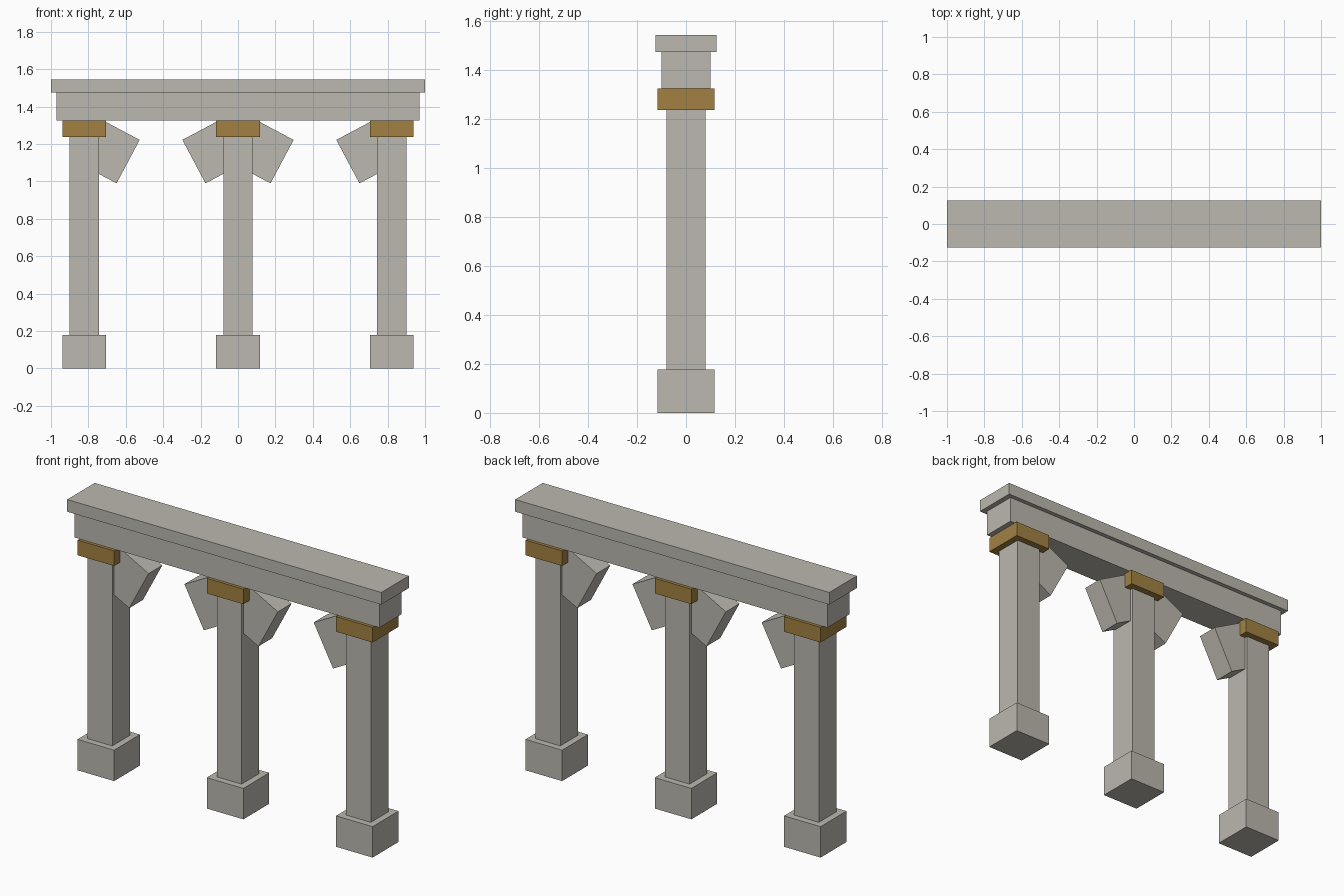
import bpy
import bmesh
import math
from mathutils import Matrix, Vector

old = bpy.data.objects.get("Cube")
if old:
    bpy.data.objects.remove(old, do_unlink=True)


def make_material(name, rgb):
    mat = bpy.data.materials.new(name)
    mat.use_nodes = True
    colour = (*rgb, 1.0)
    mat.diffuse_color = colour
    mat.node_tree.nodes["Principled BSDF"].inputs["Base Color"].default_value = colour
    return mat


stone = make_material("pale_stone", (0.50, 0.48, 0.43))
gold = make_material("dull_gold", (0.36, 0.22, 0.055))


def box(name, centre, size, mat, tilt=0.0):
    """Box of full size, tilted about the y axis."""
    bm = bmesh.new()
    bmesh.ops.create_cube(bm, size=1.0)
    bm.transform(Matrix.Diagonal((*size, 1.0)))
    mesh = bpy.data.meshes.new(name)
    bm.to_mesh(mesh)
    bm.free()
    mesh.materials.append(mat)
    obj = bpy.data.objects.new(name, mesh)
    obj.location = centre
    obj.rotation_euler.y = tilt
    bpy.context.collection.objects.link(obj)
    return obj


def block(name, x, bottom, top, width, depth, mat):
    """Upright box between two heights."""
    return box(name, (x, 0, (bottom + top) / 2), (width, depth, top - bottom), mat)


BASE_TOP, SHAFT_TOP, BEAM_BOTTOM, BEAM_TOP, ROOF = 0.178, 1.238, 1.325, 1.475, 1.545
SPACING = 0.823
TILT = math.radians(28)
BRACE_LENGTH, BRACE_HEIGHT, BRACE_DEPTH = 0.22, 0.263, 0.125


def brace(name, x, side):
    """Tilted block leaning out from a pillar towards side (+1 or -1)."""
    outer = Vector((0.2355, 0, 1.1055))
    inward = Vector((-math.cos(TILT), 0, math.sin(TILT))) * BRACE_LENGTH / 2
    centre = outer + inward
    box(name, (x + side * centre.x, 0, centre.z),
        (BRACE_LENGTH, BRACE_DEPTH, BRACE_HEIGHT), stone, side * TILT)


# Pillars with base, shaft, capital and braces facing the openings
for label, position in (("right", -1), ("middle", 0), ("left", 1)):
    x = position * SPACING
    block(label + "_base", x, 0, BASE_TOP, 0.233, 0.235, stone)
    block(label + "_shaft", x, BASE_TOP, SHAFT_TOP, 0.157, 0.16, stone)
    block(label + "_capital", x, SHAFT_TOP, BEAM_BOTTOM, 0.233, 0.235, gold)
    for side, side_name in ((-1, "right"), (1, "left")):
        if side != position:
            brace(f"{label}_brace_{side_name}_side", x, side)

# Beam and overhanging cornice
block("beam", 0, BEAM_BOTTOM, BEAM_TOP, 1.94, 0.20, stone)
block("cornice", 0, BEAM_TOP, ROOF, 2.0, 0.25, stone)
